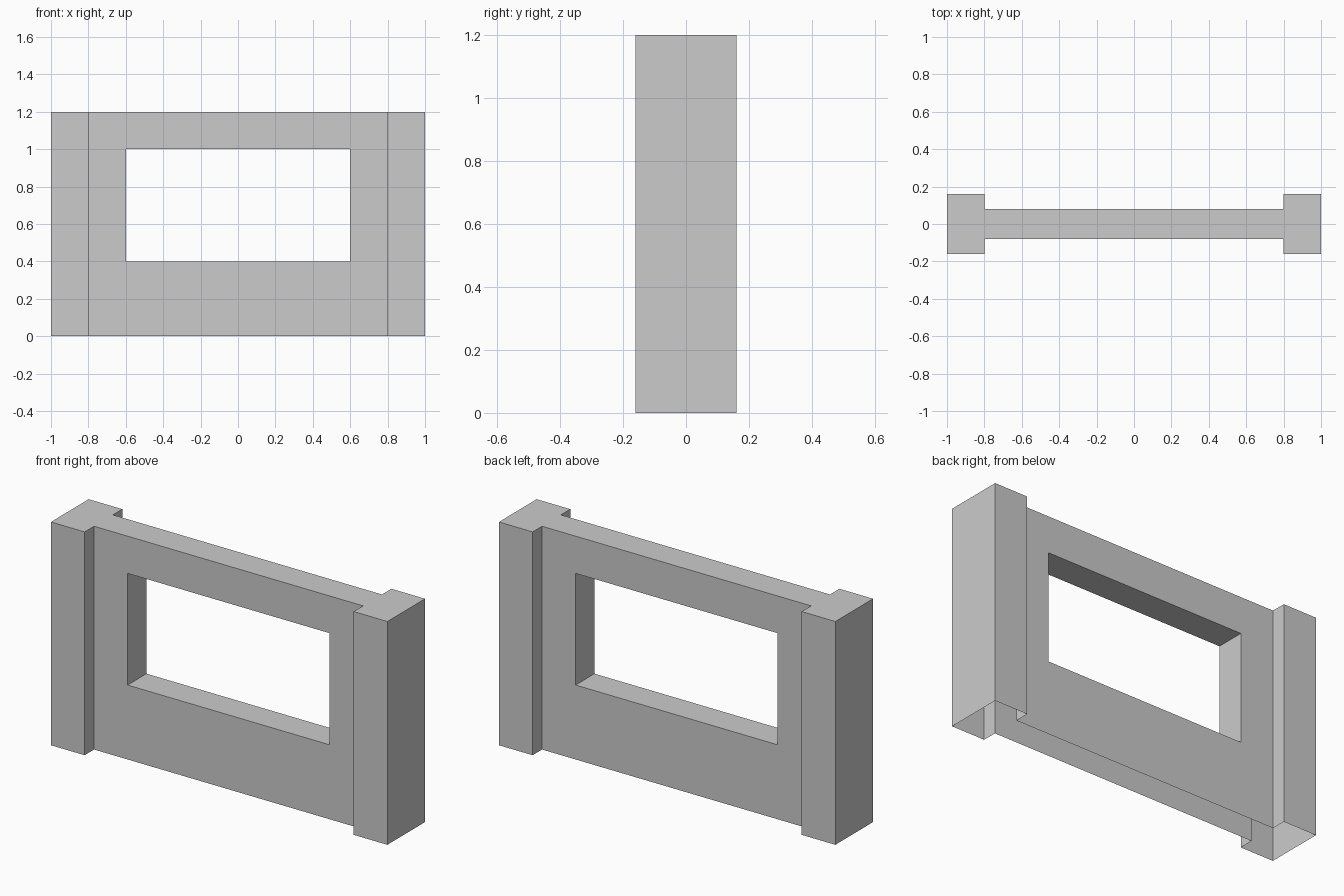
import bpy
import bmesh

if "Cube" in bpy.data.objects:
    bpy.data.objects.remove(bpy.data.objects["Cube"])

HEIGHT = 1.2
X_END, X_POST = 1.0, 0.8          # outer end and inner side of the end posts
Y_POST, Y_WALL = 0.16, 0.08       # half depths
WIN_X, WIN_Z0, WIN_Z1 = 0.6, 0.4, 1.0

bm = bmesh.new()

# H-shaped plan: thin wall between two thicker end posts
half = [(X_POST, -Y_WALL), (X_POST, -Y_POST), (X_END, -Y_POST),
        (X_END, Y_POST), (X_POST, Y_POST), (X_POST, Y_WALL)]
plan = half + [(-x, -y) for x, y in half]
base = bm.faces.new([bm.verts.new((x, y, 0)) for x, y in plan])

# Raise the plan, leaving the underside open
raised = bmesh.ops.extrude_face_region(bm, geom=[base], use_keep_orig=True)
bmesh.ops.translate(bm, vec=(0, 0, HEIGHT),
                    verts=[v for v in raised["geom"] if isinstance(v, bmesh.types.BMVert)])
bmesh.ops.delete(bm, geom=[f for f in bm.faces
                           if all(v.co.z < 1e-4 for v in f.verts)], context="FACES")

# Score the window outline through the wall
for co, no in [((WIN_X, 0, 0), (1, 0, 0)), ((-WIN_X, 0, 0), (1, 0, 0)),
               ((0, 0, WIN_Z0), (0, 0, 1)), ((0, 0, WIN_Z1), (0, 0, 1))]:
    bmesh.ops.bisect_plane(bm, geom=bm.verts[:] + bm.edges[:] + bm.faces[:],
                           dist=1e-5, plane_co=co, plane_no=no)

# Open the window and line it with jambs, sill and head
panes = []
for f in bm.faces:
    c = f.calc_center_median()
    if abs(f.normal.y) > 0.9 and abs(c.x) < WIN_X and WIN_Z0 < c.z < WIN_Z1:
        panes.append(f)
rim = list({e for f in panes for e in f.edges})
bmesh.ops.delete(bm, geom=panes, context="FACES_ONLY")
bmesh.ops.bridge_loops(bm, edges=rim)
bmesh.ops.recalc_face_normals(bm, faces=bm.faces[:])

mesh = bpy.data.meshes.new("window_wall")
bm.to_mesh(mesh)
bm.free()
wall = bpy.data.objects.new("window_wall", mesh)
bpy.context.collection.objects.link(wall)
